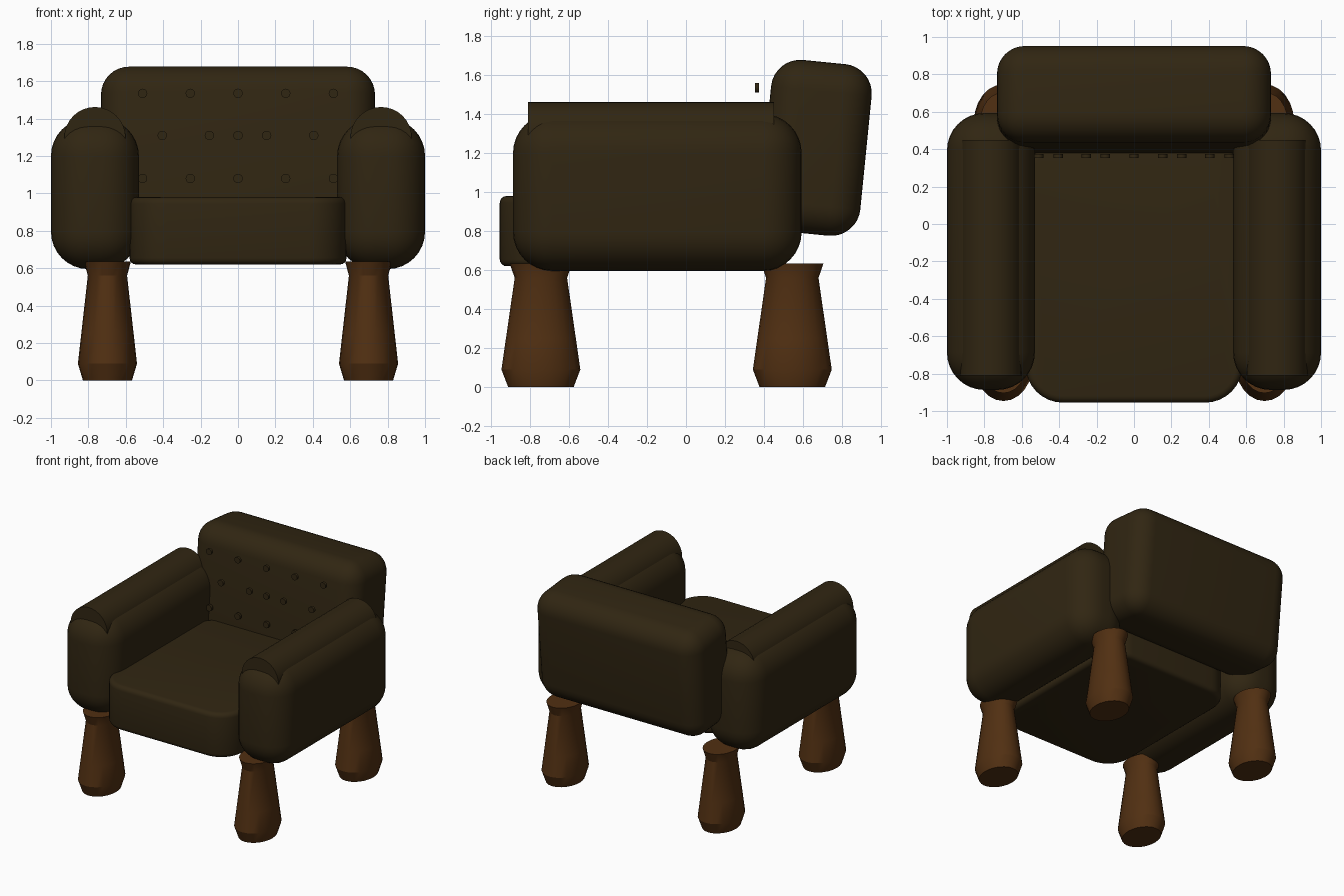
import bpy, bmesh, math
from mathutils import Matrix

default = bpy.data.objects.get("Cube")
if default:
    bpy.data.objects.remove(default, do_unlink=True)


def material(name, rgb):
    m = bpy.data.materials.new(name)
    m.use_nodes = True
    colour = (*rgb, 1)
    m.diffuse_color = colour
    bsdf = m.node_tree.nodes["Principled BSDF"]
    bsdf.inputs["Base Color"].default_value = colour
    bsdf.inputs["Roughness"].default_value = 0.8
    return m


leather = material("dark brown leather", (0.030, 0.019, 0.006))
wood = material("brown wood", (0.082, 0.029, 0.006))


def finish(bm, name, mat, angle=35):
    """Turn a bmesh into a smooth-shaded object."""
    bmesh.ops.recalc_face_normals(bm, faces=bm.faces[:])
    mesh = bpy.data.meshes.new(name)
    bm.to_mesh(mesh)
    bm.free()
    mesh.materials.append(mat)
    ob = bpy.data.objects.new(name, mesh)
    bpy.context.collection.objects.link(ob)
    bpy.ops.object.select_all(action='DESELECT')
    ob.select_set(True)
    bpy.context.view_layer.objects.active = ob
    bpy.ops.object.shade_smooth_by_angle(angle=math.radians(angle))
    return ob


def block(size):
    bm = bmesh.new()
    bmesh.ops.create_cube(bm, size=1)
    bmesh.ops.scale(bm, vec=size, verts=bm.verts[:])
    return bm


def round_edges(bm, edges, radius, segments):
    bmesh.ops.bevel(bm, geom=edges, offset=radius, segments=segments,
                    profile=0.5, affect='EDGES')


def cushion(name, size, location, radius, tilt=0):
    bm = block(size)
    round_edges(bm, bm.edges[:], radius, 8)
    ob = finish(bm, name, leather)
    ob.location = location
    ob.rotation_euler.x = tilt
    return ob


def cylinder_along_y(name, radius, y0, y1, x, z, sides):
    bm = bmesh.new()
    turn = Matrix.Rotation(math.pi / 2, 4, 'X')
    bmesh.ops.create_cone(bm, cap_ends=True, segments=sides, radius1=radius,
                          radius2=radius, depth=y1 - y0, matrix=turn)
    ob = finish(bm, name, leather)
    ob.location = (x, (y0 + y1) / 2, z)
    return ob


def leg(name, x, y):
    """Turned oval leg, deeper than it is wide."""
    profile = [(0.131, 0), (0.158, 0.09), (0.140, 0.25), (0.105, 0.56), (0.125, 0.635)]
    sides = 24
    bm = bmesh.new()
    rings = []
    for r, z in profile:
        angles = [2 * math.pi * i / sides for i in range(sides)]
        rings.append([bm.verts.new((r * math.cos(a), 1.28 * r * math.sin(a), z))
                      for a in angles])
    for low, high in zip(rings, rings[1:]):
        for i in range(sides):
            j = (i + 1) % sides
            bm.faces.new((low[i], low[j], high[j], high[i]))
    bm.faces.new(rings[0][::-1])
    bm.faces.new(rings[-1])
    ob = finish(bm, name, wood, 25)
    ob.location = (x, y, 0)


# Seat: large plan corners, then a small rounding of top and bottom rims
bm = block((1.16, 1.40, 0.36))
round_edges(bm, [e for e in bm.edges
                 if abs(e.verts[0].co.z - e.verts[1].co.z) > 0.1], 0.2, 8)
round_edges(bm, [e for e in bm.edges
                 if abs(e.verts[0].co.z - e.verts[1].co.z) < 0.01], 0.035, 4)
seat = finish(bm, "seat", leather)
seat.location = (0, -0.255, 0.80)

# Backrest leaning backwards
cushion("backrest", (1.465, 0.518, 0.884), (0, 0.665, 1.227), 0.15, math.radians(-5.7))

# Arms with their rolled tops, and legs
for side, s in (("left", 1), ("right", -1)):
    cushion(side + "_arm", (0.47, 1.48, 0.805), (s * 0.765, -0.147, 0.998), 0.2)
    cylinder_along_y(side + "_arm_roll", 0.164, -0.81, 0.45, s * 0.765, 1.298, 32)
    leg(side + "_front_leg", s * 0.698, -0.744)
    leg(side + "_back_leg", s * 0.698, 0.545)

# Tufting buttons in three rows
for row, (z, outer, inner) in enumerate(((1.08, 0.51, 0.255), (1.31, 0.405, 0.153),
                                         (1.535, 0.51, 0.255))):
    for col, x in enumerate((-outer, -inner, 0, inner, outer)):
        cylinder_along_y(f"button_{row + 1}_{col + 1}", 0.025, 0.354, 0.374, x, z, 16)
